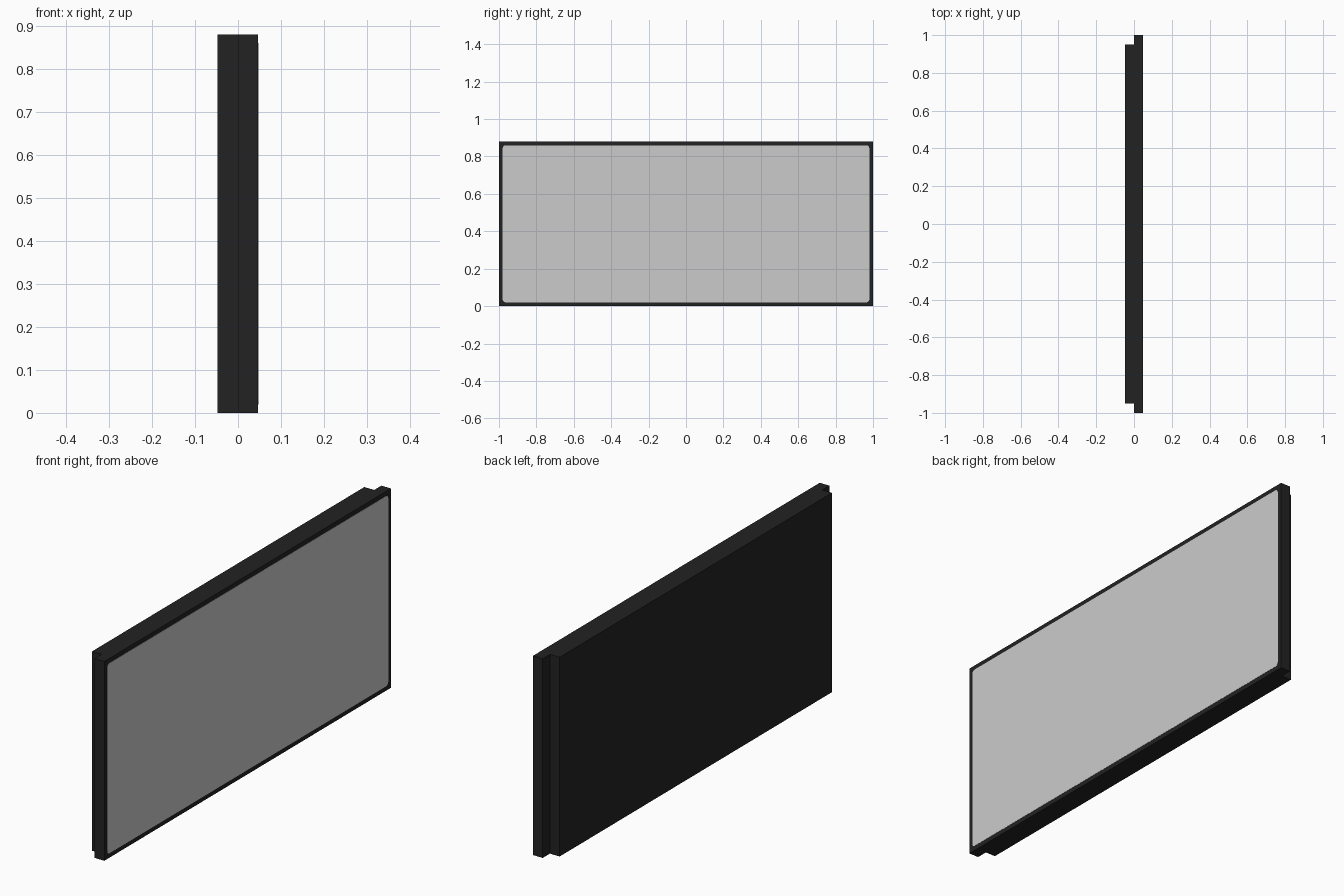
import bpy, bmesh, math

if "Cube" in bpy.data.objects:
    bpy.data.objects.remove(bpy.data.objects["Cube"])

H = 0.88          # total height
D = 0.048         # depth either side of the seam


def material(name, rgb):
    m = bpy.data.materials.new(name)
    m.diffuse_color = (*rgb, 1.0)
    m.use_nodes = True
    m.node_tree.nodes["Principled BSDF"].inputs["Base Color"].default_value = m.diffuse_color
    return m


def finish(name, bm, mat):
    bmesh.ops.recalc_face_normals(bm, faces=bm.faces[:])
    mesh = bpy.data.meshes.new(name)
    bm.to_mesh(mesh)
    bm.free()
    mesh.materials.append(mat)
    obj = bpy.data.objects.new(name, mesh)
    bpy.context.collection.objects.link(obj)
    return obj


def rounded_outline(half_w, z0, z1, r, steps=4):
    """Points (y, z) of a rectangle with rounded corners."""
    pts = []
    corners = [(half_w - r, z1 - r), (-half_w + r, z1 - r),
               (-half_w + r, z0 + r), (half_w - r, z0 + r)]
    for i, (cy, cz) in enumerate(corners):
        for s in range(steps + 1):
            a = math.pi / 2 * (i + s / steps)
            pts.append((cy + r * math.cos(a), cz + r * math.sin(a)))
    return pts


def slab(name, x0, x1, outline, mat):
    """Extrude a (y, z) outline from x0 to x1."""
    bm = bmesh.new()
    face = bm.faces.new([bm.verts.new((x0, y, z)) for y, z in outline])
    ext = bmesh.ops.extrude_face_region(bm, geom=[face])
    verts = [g for g in ext["geom"] if isinstance(g, bmesh.types.BMVert)]
    bmesh.ops.translate(bm, verts=verts, vec=(x1 - x0, 0, 0))
    return finish(name, bm, mat)


def rect(half_w):
    return [(half_w, 0), (half_w, H), (-half_w, H), (-half_w, 0)]


black = material("black_plastic", (0.016, 0.016, 0.016))
grey = material("grey_screen", (0.6, 0.6, 0.6))

# Front frame and narrower rear housing
slab("front_frame", 0, D - 0.001, rect(1.0), black)
slab("rear_housing", -D, 0, rect(0.95), black)

# Screen with slightly rounded corners, a thin plate in the frame
slab("screen", D - 0.004, D, rounded_outline(0.98, 0.02, H - 0.02, 0.015), grey)
